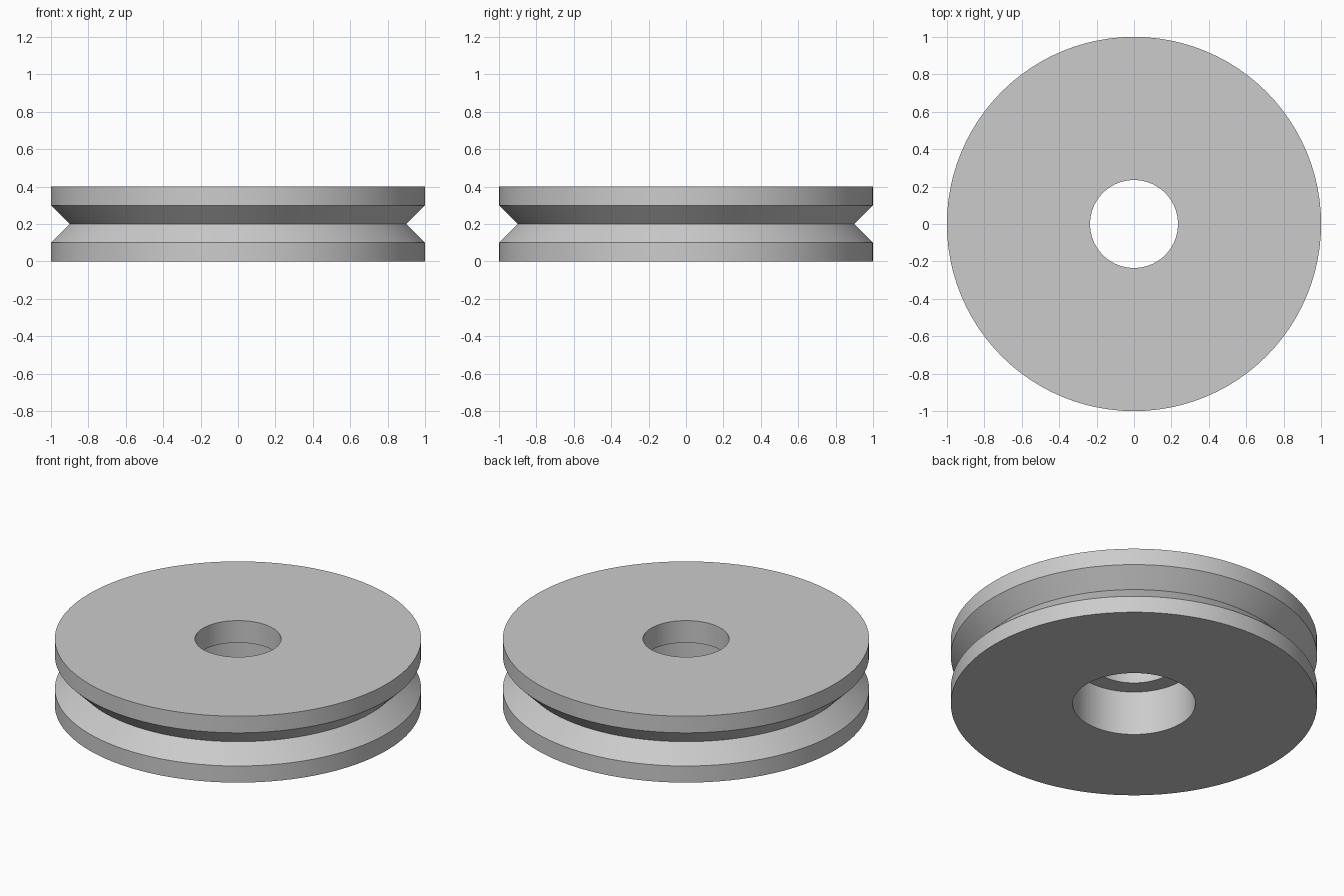
import bpy
import bmesh
import math

default = bpy.data.objects.get("Cube")
if default:
    bpy.data.objects.remove(default, do_unlink=True)

SEGMENTS = 96

# Single grey material
grey = bpy.data.materials.new("plain_grey")
grey.use_nodes = True
colour = (0.6, 0.6, 0.6, 1)
grey.diffuse_color = colour
grey.node_tree.nodes["Principled BSDF"].inputs["Base Color"].default_value = colour


def lathe(name, profile, material):
    """Revolve a closed (radius, height) profile around the z axis."""
    bm = bmesh.new()
    rings = []
    for i in range(SEGMENTS):
        a = math.tau * i / SEGMENTS
        rings.append([bm.verts.new((r * math.cos(a), r * math.sin(a), z))
                      for r, z in profile])
    count = len(profile)
    for i in range(SEGMENTS):
        here, there = rings[i], rings[(i + 1) % SEGMENTS]
        for j in range(count):
            k = (j + 1) % count
            bm.faces.new((here[j], there[j], there[k], here[k]))
    bmesh.ops.recalc_face_normals(bm, faces=bm.faces)
    mesh = bpy.data.meshes.new(name)
    bm.to_mesh(mesh)
    bm.free()
    mesh.materials.append(material)
    obj = bpy.data.objects.new(name, mesh)
    bpy.context.collection.objects.link(obj)
    return obj


# Pulley wheel: V groove around the rim, stepped bore wider from below
wheel_profile = [
    (0.335, 0), (1, 0), (1, 0.1), (0.9, 0.2), (1, 0.3), (1, 0.4),
    (0.235, 0.4), (0.235, 0.267), (0.335, 0.267),
]
wheel = lathe("pulley_wheel", wheel_profile, grey)

# Smooth round walls, crisp profile edges
bpy.ops.object.select_all(action="DESELECT")
wheel.select_set(True)
bpy.context.view_layer.objects.active = wheel
bpy.ops.object.shade_smooth_by_angle(angle=math.radians(30))
